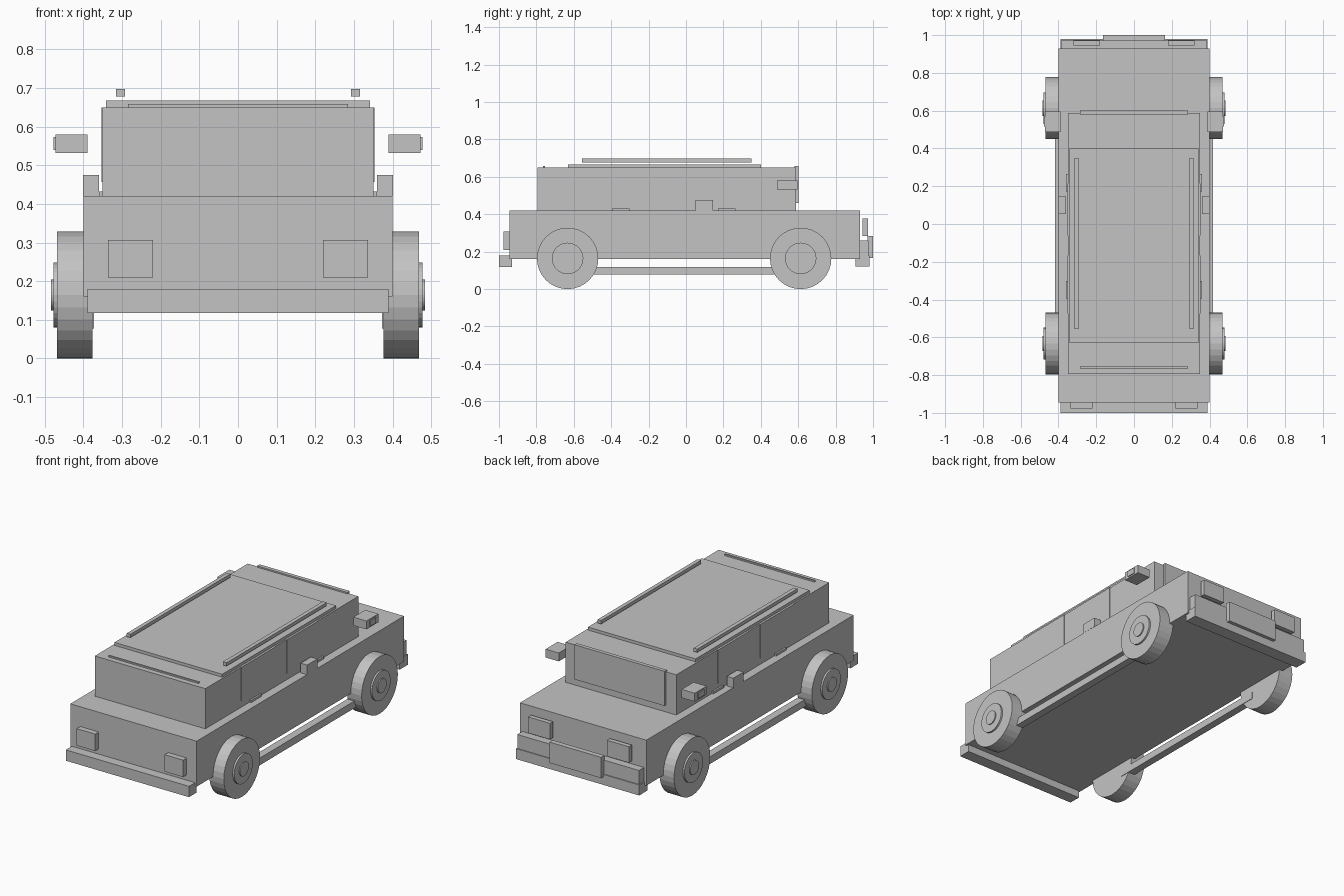
import bpy
import math

default = bpy.data.objects.get("Cube")
if default:
    bpy.data.objects.remove(default, do_unlink=True)

GREY = (0.55, 0.55, 0.55, 1)
grey = bpy.data.materials.new("plain grey")
grey.use_nodes = True
grey.diffuse_color = GREY
grey.node_tree.nodes["Principled BSDF"].inputs["Base Color"].default_value = GREY


def finish(name):
    obj = bpy.context.object
    obj.name = name
    obj.data.materials.append(grey)
    return obj


def box(name, x, y, z):
    """Box from (low, high) ranges on each axis."""
    spans = (x, y, z)
    bpy.ops.mesh.primitive_cube_add(size=1, location=[(a + b) / 2 for a, b in spans])
    obj = finish(name)
    size = [b - a for a, b in spans]
    for v in obj.data.vertices:
        v.co = [c * s for c, s in zip(v.co, size)]
    return obj


def pair(name, x, y, z):
    """The same box on the left (+x) and right (-x)."""
    box("left_" + name, x, y, z)
    box("right_" + name, (-x[1], -x[0]), y, z)


def wide(name, half, y, z):
    """Box centred across the car."""
    box(name, (-half, half), y, z)


def disc(name, side, x, y, radius):
    """Cylinder lying along x at axle height."""
    bpy.ops.mesh.primitive_cylinder_add(
        vertices=32, radius=radius, depth=x[1] - x[0],
        location=(side * (x[0] + x[1]) / 2, y, 0.164), rotation=(0, math.pi / 2, 0))
    finish(name)


# Main shell
wide("lower_body", 0.40, (-0.945, 0.93), (0.16, 0.42))
wide("cabin", 0.35, (-0.795, 0.588), (0.42, 0.65))
wide("roof_panel", 0.341, (-0.63, 0.40), (0.65, 0.667))
pair("roof_rail", (0.293, 0.316), (-0.555, 0.35), (0.678, 0.697))

# Glass panels
wide("front_window", 0.285, (-0.765, -0.755), (0.46, 0.658))
wide("back_window", 0.285, (0.58, 0.602), (0.46, 0.658))
pair("front_side_window", (0.345, 0.353), (-0.473, -0.168), (0.457, 0.65))
pair("rear_side_window", (0.345, 0.353), (-0.06, 0.215), (0.457, 0.65))

# Bumpers, lamps and plate
wide("front_bumper", 0.39, (-1.0, -0.93), (0.118, 0.18))
wide("rear_bumper", 0.39, (0.905, 0.98), (0.12, 0.18))
wide("rear_bumper_upper", 0.385, (0.925, 0.975), (0.18, 0.26))
wide("rear_plate", 0.163, (0.97, 1.0), (0.166, 0.285))
pair("headlight", (0.22, 0.337), (-0.977, -0.94), (0.21, 0.307))
pair("taillight", (0.18, 0.32), (0.945, 0.972), (0.285, 0.377))

# Side fittings
pair("sill", (0.373, 0.417), (-0.55, 0.55), (0.078, 0.119))
pair("side_block", (0.36, 0.401), (0.052, 0.145), (0.42, 0.475))
pair("front_handle", (0.345, 0.36), (-0.395, -0.302), (0.42, 0.432))
pair("rear_handle", (0.345, 0.36), (0.172, 0.265), (0.42, 0.432))
pair("mirror", (0.389, 0.472), (0.487, 0.595), (0.532, 0.58))
pair("mirror_plate", (0.47, 0.477), (0.515, 0.568), (0.54, 0.573))

# Wheels
for end, y in (("front", -0.633), ("rear", 0.613)):
    for label, side in (("left", 1), ("right", -1)):
        prefix = f"{end}_{label}_"
        disc(prefix + "tyre", side, (0.376, 0.468), y, 0.164)
        disc(prefix + "rim", side, (0.46, 0.478), y, 0.084)
        disc(prefix + "hub", side, (0.47, 0.484), y, 0.04)
